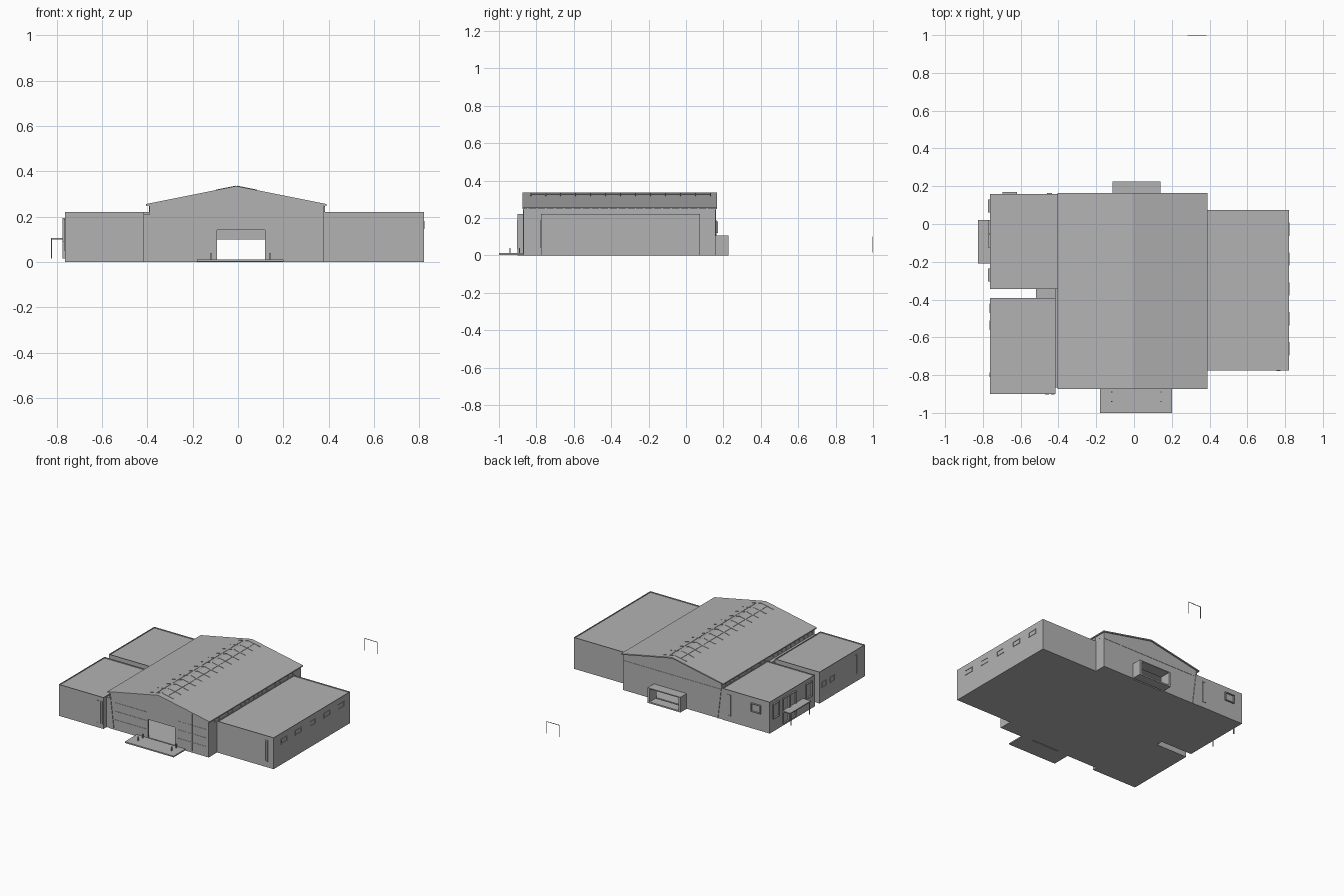
import bpy, bmesh

cube = bpy.data.objects.get("Cube")
if cube:
    bpy.data.objects.remove(cube, do_unlink=True)

GREY = (0.45, 0.45, 0.45, 1)
grey = bpy.data.materials.new("plain grey")
grey.use_nodes = True
grey.diffuse_color = GREY
grey.node_tree.nodes["Principled BSDF"].inputs["Base Color"].default_value = GREY


def add_prism(bm, outline, y0, y1):
    """Extrude an x-z outline from y0 to y1."""
    front = [bm.verts.new((x, y0, z)) for x, z in outline]
    back = [bm.verts.new((x, y1, z)) for x, z in outline]
    n = len(outline)
    bm.faces.new(front)
    bm.faces.new(back[::-1])
    for i in range(n):
        j = (i + 1) % n
        bm.faces.new((front[i], back[i], back[j], front[j]))


def prisms(name, parts):
    """One object from a list of (outline, y0, y1)."""
    bm = bmesh.new()
    for outline, y0, y1 in parts:
        add_prism(bm, outline, y0, y1)
    bmesh.ops.recalc_face_normals(bm, faces=bm.faces[:])
    mesh = bpy.data.meshes.new(name)
    bm.to_mesh(mesh)
    bm.free()
    mesh.materials.append(grey)
    obj = bpy.data.objects.new(name, mesh)
    bpy.context.collection.objects.link(obj)
    return obj


def box(x0, x1, y0, y1, z0, z1):
    return ([(x0, z0), (x1, z0), (x1, z1), (x0, z1)], y0, y1)


def frame_x(x0, x1, y, z0, z1, d, t=0.005):
    """Window frame on a wall facing along y; d is the signed projection."""
    a, b = sorted((y, y + d))
    return [box(x0, x1, a, b, z0, z0 + t), box(x0, x1, a, b, z1 - t, z1),
            box(x0, x0 + t, a, b, z0 + t, z1 - t), box(x1 - t, x1, a, b, z0 + t, z1 - t)]


def frame_y(y0, y1, x, z0, z1, d, t=0.005):
    """Window frame on a wall facing along x."""
    a, b = sorted((x, x + d))
    return [box(a, b, y0, y1, z0, z0 + t), box(a, b, y0, y1, z1 - t, z1),
            box(a, b, y0, y0 + t, z0 + t, z1 - t), box(a, b, y1 - t, y1, z0 + t, z1 - t)]


RIDGE_X, RIDGE_Z, SLOPE = -0.007, 0.335, 0.2
FRONT, BACK, WEST, EAST = -0.868, 0.157, -0.39, 0.38


def roof_z(x):
    return RIDGE_Z - SLOPE * abs(x - RIDGE_X)


# Main hall
def gable(x0, x1, top):
    ceil = -0.007
    return [(WEST, 0), (x0, 0), (x0, top), (x1, top), (x1, 0), (EAST, 0),
            (EAST, roof_z(EAST) + ceil), (RIDGE_X, RIDGE_Z + ceil), (WEST, roof_z(WEST) + ceil)]


prisms("hall_front_wall", [(gable(-0.093, 0.119, 0.141), FRONT, FRONT + 0.01)])
prisms("hall_back_wall", [(gable(-0.1, 0.125, 0.1), BACK - 0.01, BACK)])
prisms("hall_side_walls", [
    box(WEST, WEST + 0.01, FRONT + 0.01, BACK - 0.01, 0, roof_z(WEST) - 0.007),
    box(EAST - 0.01, EAST, FRONT + 0.01, BACK - 0.01, 0, roof_z(EAST) - 0.007)])
prisms("hall_floor", [box(WEST + 0.01, EAST - 0.01, FRONT + 0.01, BACK - 0.01, 0, 0.01)])
R0, R1 = -0.405, 0.39
prisms("hall_roof", [([(R0, roof_z(R0)), (RIDGE_X, RIDGE_Z), (R1, roof_z(R1)),
                       (R1, roof_z(R1) - 0.008), (RIDGE_X, RIDGE_Z - 0.008),
                       (R0, roof_z(R0) - 0.008)], -0.873, 0.165)])

# Ridge ribs lying on both roof slopes
ribs = []
for side in (-1, 1):
    def strip(a, b, y0, y1):
        xa, xb = RIDGE_X + side * a, RIDGE_X + side * b
        ribs.append(([(xa, roof_z(xa)), (xb, roof_z(xb)),
                      (xb, roof_z(xb) + 0.002), (xa, roof_z(xa) + 0.002)], y0, y1))
    strip(0.04, 0.045, -0.83, 0.13)
    for i in range(13):
        y = -0.83 + i * 0.08
        strip(0.002, 0.09, y - 0.003, y + 0.003)
prisms("ridge_ribs", ribs)

# Front glazing bars and cladding lines
bars = []
for i in range(7):
    x = 0.135 + i * 0.038
    bars.append(box(x, x + 0.004, FRONT - 0.002, FRONT, 0.012, roof_z(x) - 0.012))
for z in (0.07, 0.13, 0.19):
    bars.append(box(0.135, 0.367, FRONT - 0.002, FRONT, z, z + 0.003))
    bars.append(box(-0.35, -0.1, FRONT - 0.002, FRONT, z, z + 0.002))
prisms("front_glazing_bars", bars)
prisms("back_band", [box(-0.37, EAST, BACK, BACK + 0.002, 0.205, 0.209)])

# Leaning fins at the west corners
lean = [(-0.36, 0), (-0.354, 0), (-0.384, 0.245), (-0.39, 0.245)]
prisms("leaning_fins", [(lean, FRONT - 0.004, FRONT), (lean, BACK, BACK + 0.004)])

# High window posts below the eaves
posts = []
for i in range(21):
    y = -0.85 + i * 0.048
    posts.append(box(EAST, EAST + 0.003, y, y + 0.008, 0.22, 0.247))
    posts.append(box(WEST - 0.003, WEST, y, y + 0.008, 0.22, 0.247))
prisms("high_window_posts", posts)


# Flat-roofed wings with a low rim
def wing(name, x0, x1, y0, y1, h=0.22, t=0.004):
    prisms(name, [box(x0, x1, y0, y1, 0, h - 0.006)])
    prisms(name + "_rim", [
        box(x0, x1, y0, y0 + t, h - 0.006, h), box(x0, x1, y1 - t, y1, h - 0.006, h),
        box(x0, x0 + t, y0 + t, y1 - t, h - 0.006, h),
        box(x1 - t, x1, y0 + t, y1 - t, h - 0.006, h)])


wing("east_wing", EAST, 0.82, -0.775, 0.075)
wing("west_front_wing", -0.763, -0.415, -0.90, -0.393)
wing("west_back_wing", -0.763, WEST, -0.345, 0.16)
prisms("west_link", [box(-0.52, -0.415, -0.393, -0.345, 0, 0.15),
                     box(-0.415, WEST, -0.865, -0.345, 0, 0.21)])

# Wing windows
win = []
for i in range(5):
    y = -0.66 + i * 0.158
    win += frame_y(y - 0.035, y + 0.035, 0.82, 0.145, 0.18, 0.003)
win += frame_x(0.755, 0.775, -0.775, 0.04, 0.19, -0.003)
prisms("east_wing_windows", win)

win = []
for y, z in ((0.06, 0.09), (-0.125, 0.015), (-0.05, 0.015), (-0.305, 0.09)):
    win += frame_y(y, y + 0.07, -0.763, z, 0.195, -0.01)
win += frame_x(-0.695, -0.62, 0.16, 0.12, 0.18, 0.01)
win += frame_x(-0.46, -0.435, 0.16, 0.04, 0.19, 0.003)
for y in (-0.56, -0.47):
    win += frame_y(y, y + 0.05, -0.763, 0.1, 0.14, -0.003)
win += frame_y(-0.81, -0.785, -0.763, 0.05, 0.19, -0.003)
for x in (-0.47, -0.44):
    win += frame_x(x, x + 0.02, -0.90, 0.03, 0.19, -0.003)
prisms("west_wing_windows", win)

# West canopy on posts
prisms("west_canopy", [box(-0.825, -0.763, -0.21, 0.02, 0.099, 0.106)])
prisms("west_canopy_posts", [box(-0.825, -0.820, y, y + 0.005, 0.015, 0.099)
                             for y in (-0.2, 0.005)])

# Back entrance box, open at the rear
prisms("back_porch", [
    box(-0.115, 0.14, BACK, 0.226, 0, 0.01), box(-0.115, 0.14, BACK, 0.226, 0.1, 0.107),
    box(-0.115, -0.1, BACK, 0.226, 0.01, 0.1), box(0.125, 0.14, BACK, 0.226, 0.01, 0.1)])

# Front terrace with bollards
prisms("front_terrace", [box(-0.18, 0.20, -1.0, FRONT, 0.003, 0.012)])
prisms("bollards", [box(x - 0.003, x + 0.003, y - 0.003, y + 0.003, 0.012, 0.04)
                    for x in (-0.118, 0.142) for y in (-0.89, -0.94)])

# Detached goal frame
prisms("goal_frame", [
    box(0.284, 0.287, 0.997, 1.0, 0.015, 0.1), box(0.381, 0.384, 0.997, 1.0, 0.015, 0.1),
    box(0.287, 0.381, 0.997, 1.0, 0.097, 0.1)])
